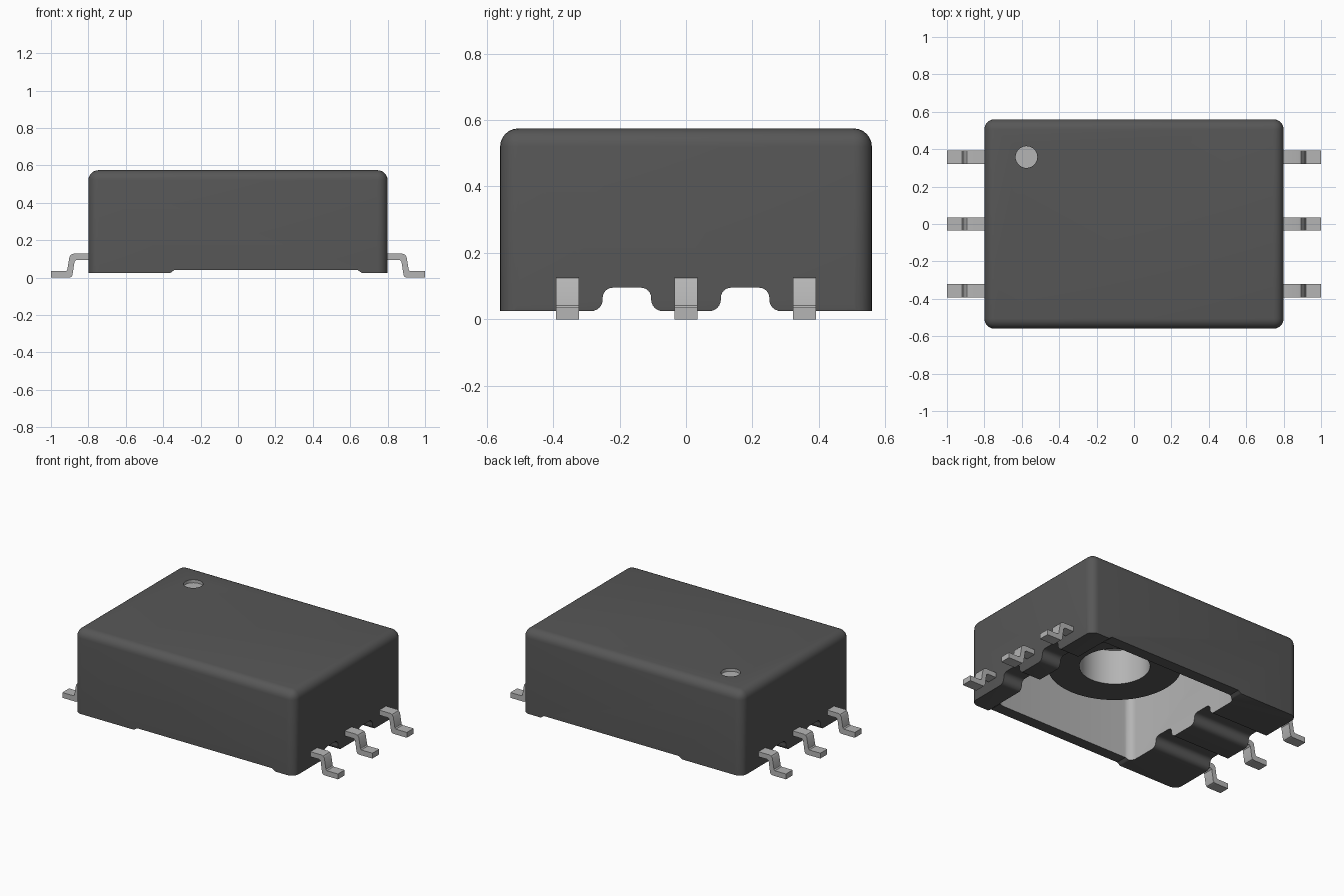
import bpy, bmesh, math
from mathutils import Matrix

if "Cube" in bpy.data.objects:
    bpy.data.objects.remove(bpy.data.objects["Cube"], do_unlink=True)


def material(name, rgb):
    m = bpy.data.materials.new(name)
    m.use_nodes = True
    m.diffuse_color = (*rgb, 1)
    m.node_tree.nodes["Principled BSDF"].inputs["Base Color"].default_value = (*rgb, 1)
    return m


DARK = material("dark grey plastic", (0.095, 0.095, 0.095))
LIGHT = material("light grey metal", (0.46, 0.46, 0.46))


def make(name, bm, *mats):
    bmesh.ops.recalc_face_normals(bm, faces=bm.faces)
    me = bpy.data.meshes.new(name)
    bm.to_mesh(me)
    bm.free()
    for m in mats:
        me.materials.append(m)
    ob = bpy.data.objects.new(name, me)
    bpy.context.collection.objects.link(ob)
    return ob


def box(x0, x1, y0, y1, z0, z1):
    bm = bmesh.new()
    bmesh.ops.create_cube(bm, size=1)
    for v in bm.verts:
        v.co.x = x1 if v.co.x > 0 else x0
        v.co.y = y1 if v.co.y > 0 else y0
        v.co.z = z1 if v.co.z > 0 else z0
    return bm


def prism(points, axis, a, b):
    """Extrude a profile along x (points are y,z) or along y (points are x,z)."""
    bm = bmesh.new()
    place = (lambda p, t: (t, p[0], p[1])) if axis == "x" else (lambda p, t: (p[0], t, p[1]))
    f = bm.faces.new([bm.verts.new(place(p, a)) for p in points])
    ext = bmesh.ops.extrude_face_region(bm, geom=[f])["geom"]
    shift = (b - a, 0, 0) if axis == "x" else (0, b - a, 0)
    bmesh.ops.translate(bm, vec=shift, verts=[v for v in ext if isinstance(v, bmesh.types.BMVert)])
    return bm


def bevel(bm, test, width, segments):
    edges = [e for e in bm.edges if test(e.verts[0].co, e.verts[1].co)]
    bmesh.ops.bevel(bm, geom=edges, offset=width, segments=segments, profile=0.5, affect="EDGES")


def arc(cy, cz, r, a0, a1, n=6):
    angles = [math.radians(a0 + (a1 - a0) * i / n) for i in range(n + 1)]
    return [(cy + r * math.cos(a), cz + r * math.sin(a)) for a in angles]


def activate(ob):
    bpy.ops.object.select_all(action="DESELECT")
    ob.select_set(True)
    bpy.context.view_layer.objects.active = ob


def cut(ob, cutter):
    cutter.hide_render = True
    activate(ob)
    mod = ob.modifiers.new("cut", "BOOLEAN")
    mod.operation = "DIFFERENCE"
    mod.solver = "EXACT"
    mod.material_mode = "TRANSFER"
    mod.object = cutter
    bpy.ops.object.modifier_apply(modifier=mod.name)
    bpy.data.objects.remove(cutter, do_unlink=True)


def smooth(ob):
    activate(ob)
    bpy.ops.object.shade_smooth_by_angle(angle=math.radians(35))


def vertical(a, b):
    return abs(a.z - b.z) > 0.1 and abs(a.x - b.x) + abs(a.y - b.y) < 1e-4


# Housing: rounded top and corners, softer lower end edges
bm = box(-0.8, 0.8, -0.56, 0.56, 0.025, 0.575)
bevel(bm, lambda a, b: vertical(a, b) or min(a.z, b.z) > 0.5, 0.055, 6)
bevel(bm, lambda a, b: max(a.z, b.z) < 0.03 and abs(a.y - b.y) > 0.5, 0.03, 4)
housing = make("housing", bm, DARK)

# Raised lower edge of the long walls, between the two end feet
notch = [(-0.37, -0.1), (-0.37, 0.02), (-0.355, 0.03), (-0.34, 0.041),
         (0.64, 0.041), (0.655, 0.03), (0.67, 0.02), (0.67, -0.1)]
cut(housing, make("notch_cutter", prism(notch, "y", -0.7, 0.7), DARK))

# Open cavity below, with light walls
bm = box(-0.38, 0.66, -0.485, 0.485, -0.1, 0.5)
bevel(bm, vertical, 0.05, 6)
cut(housing, make("cavity_cutter", bm, LIGHT))

# Two rounded channels through both feet
half = [(0.108, -0.05)] + arc(0.108, 0.0595, 0.035, 270, 180) + arc(0.043, 0.065, 0.03, 0, 90)
for cy in (-0.178, 0.178):
    profile = [(cy + y, z) for y, z in half] + [(cy - y, z) for y, z in reversed(half)]
    cut(housing, make("channel_cutter", prism(profile, "x", -0.9, 0.9), DARK))

# Pin-one dimple in the top
bm = bmesh.new()
bmesh.ops.create_cone(bm, cap_ends=True, segments=40, radius1=0.058, radius2=0.058, depth=0.2,
                      matrix=Matrix.Translation((-0.575, 0.358, 0.655)))
cut(housing, make("dimple_cutter", bm, LIGHT))
smooth(housing)

# Ring core hanging in the cavity: light walls, dark lower face
N = 64
bm = bmesh.new()
loops = [[bm.verts.new((0.15 + r * math.cos(2 * math.pi * i / N), r * math.sin(2 * math.pi * i / N), z))
          for i in range(N)] for r, z in ((0.40, 0.27), (0.40, 0.505), (0.21, 0.505), (0.21, 0.27))]
for k in range(4):
    p, q = loops[k], loops[(k + 1) % 4]
    for i in range(N):
        j = (i + 1) % N
        f = bm.faces.new((p[i], p[j], q[j], q[i]))
        f.material_index = 0 if k == 3 else 1
smooth(make("ring_core", bm, DARK, LIGHT))

# Six gull-wing pins
pin = [(0.78, 0.128), (0.878, 0.128), (0.892, 0.124), (0.901, 0.112), (0.913, 0.042),
       (0.920, 0.035), (1.0, 0.035), (1.0, 0.0), (0.902, 0.0), (0.891, 0.004),
       (0.885, 0.014), (0.874, 0.086), (0.864, 0.095), (0.78, 0.095)]
for side, sx in (("left", 1), ("right", -1)):
    for place, y in (("front", -0.357), ("middle", 0.0), ("back", 0.357)):
        profile = [(sx * x, z) for x, z in pin]
        smooth(make(f"pin_{side}_{place}", prism(profile, "y", y - 0.035, y + 0.035), LIGHT))
